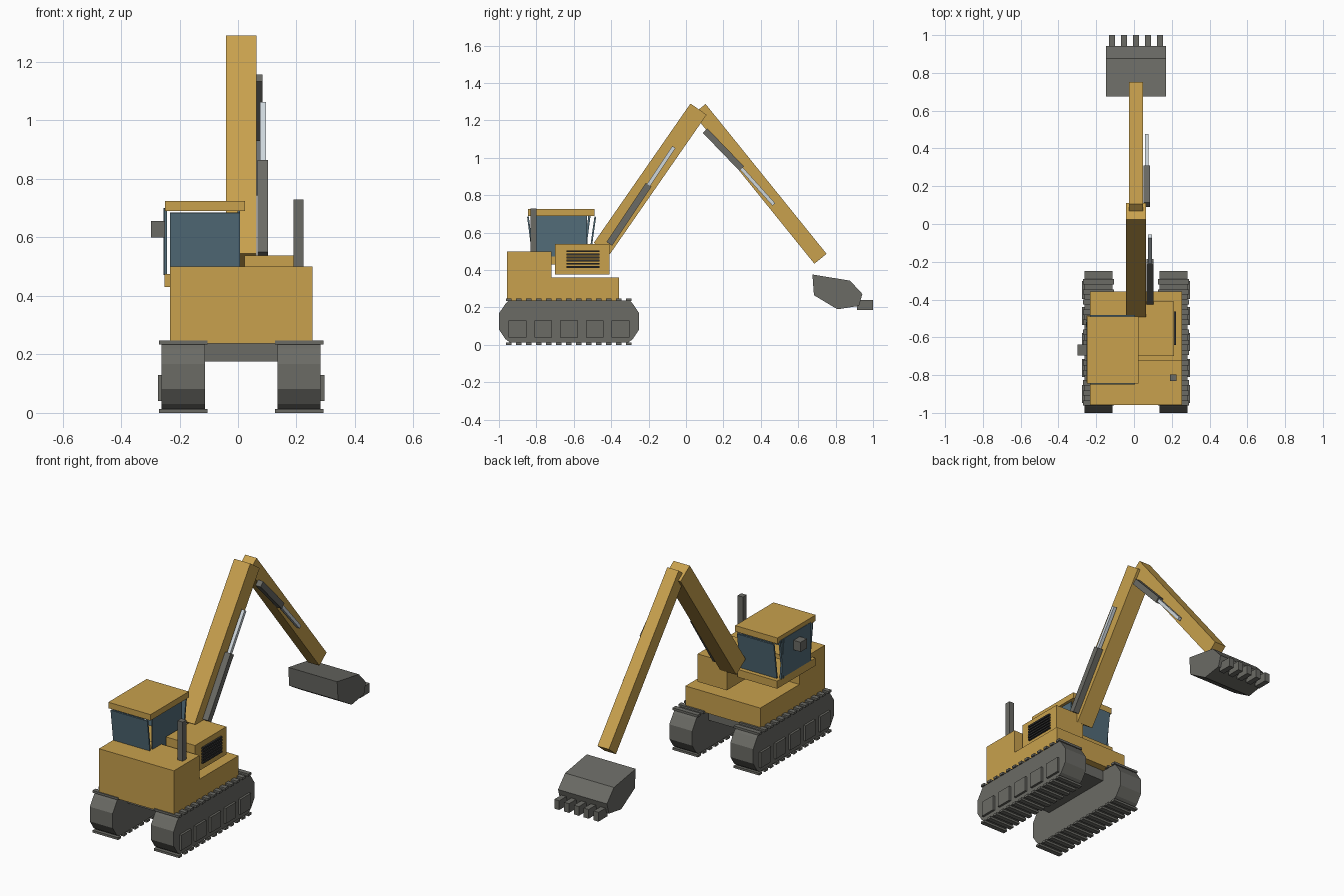
import bpy, bmesh, math
from mathutils import Matrix, Vector

if "Cube" in bpy.data.objects:
    bpy.data.objects.remove(bpy.data.objects["Cube"])

CX = 0.011  # machine centre line


def mat(name, rgb):
    m = bpy.data.materials.new(name)
    m.diffuse_color = (*rgb, 1)
    m.use_nodes = True
    m.node_tree.nodes["Principled BSDF"].inputs["Base Color"].default_value = m.diffuse_color
    return m


YELLOW = mat("yellow_paint", (0.58, 0.355, 0.075))
GREY = mat("dark_grey_steel", (0.145, 0.145, 0.13))
BLACK = mat("black_vent", (0.03, 0.03, 0.03))
GLASS = mat("blue_glass", (0.085, 0.15, 0.19))
CHROME = mat("chrome", (0.62, 0.68, 0.72))


def finish(name, bm, m):
    bmesh.ops.recalc_face_normals(bm, faces=bm.faces)
    me = bpy.data.meshes.new(name)
    bm.to_mesh(me)
    bm.free()
    me.materials.append(m)
    ob = bpy.data.objects.new(name, me)
    bpy.context.collection.objects.link(ob)
    return ob


def add_box(bm, x0, x1, y0, y1, z0, z1):
    M = Matrix.Translation(((x0 + x1) / 2, (y0 + y1) / 2, (z0 + z1) / 2))
    bmesh.ops.create_cube(bm, size=1, matrix=M @ Matrix.Diagonal((x1 - x0, y1 - y0, z1 - z0, 1)))


def boxes(name, m, *dims):
    bm = bmesh.new()
    for d in dims:
        add_box(bm, *d)
    return finish(name, bm, m)


def extrude(name, m, pts, x0, x1):
    """Side profile (y, z) pushed along x."""
    bm = bmesh.new()
    f = bm.faces.new([bm.verts.new((x0, y, z)) for y, z in pts])
    r = bmesh.ops.extrude_face_region(bm, geom=[f])
    bmesh.ops.translate(bm, vec=(x1 - x0, 0, 0),
                        verts=[v for v in r["geom"] if isinstance(v, bmesh.types.BMVert)])
    return finish(name, bm, m)


def beam(name, m, a, b, x, wx, wt):
    """Square bar between two (y, z) points."""
    d = Vector((b[0] - a[0], b[1] - a[1]))
    n = Vector((-d.y, d.x)).normalized() * wt / 2
    a, b = Vector(a), Vector(b)
    return extrude(name, m, [a + n, b + n, b - n, a - n], x - wx / 2, x + wx / 2)


# Tracks with grousers and side plates
track = [(-0.95, 0.236), (-0.965, 0.22), (-1, 0.168), (-1, 0.082), (-0.965, 0.03), (-0.94, 0.012),
         (-0.31, 0.012), (-0.285, 0.03), (-0.25, 0.082), (-0.25, 0.168), (-0.285, 0.22), (-0.30, 0.236)]
for side, s in (("left", -1), ("right", 1)):
    def span(a, b):
        return sorted((CX + s * a, CX + s * b))
    extrude(side + "_track", GREY, track, *span(0.124, 0.272))
    pads = []
    for i in range(13):
        y = -0.948 + i * 0.0535
        for z in (0, 0.234):
            pads.append((*span(0.116, 0.281), y - 0.014, y + 0.014, z, z + 0.013))
    boxes(side + "_track_pads", GREY, *pads)
    boxes(side + "_roller_plates", GREY,
          *[(*span(0.262, 0.285), -0.948 + i * 0.1375, -0.853 + i * 0.1375, 0.04, 0.13) for i in range(5)])

# Undercarriage and body
boxes("undercarriage", GREY, (CX - 0.13, CX + 0.13, -0.86, -0.40, 0.175, 0.238))
extrude("body", YELLOW, [(-0.957, 0.238), (-0.357, 0.238), (-0.357, 0.36), (-0.72, 0.36),
                         (-0.72, 0.50), (-0.957, 0.50)], -0.232, 0.254)
boxes("engine_cover", YELLOW, (0.022, 0.212, -0.70, -0.41, 0.376, 0.539))
boxes("engine_vent", BLACK, *[(0.205, 0.223, -0.64, -0.463, z, z + 0.010)
                              for z in [0.412 + 0.0166 * i for i in range(6)]])
boxes("exhaust", GREY, (0.19, 0.224, -0.832, -0.798, 0.49, 0.73))

# Cab: floor, thin panes, roof, mirror
boxes("cab_floor", YELLOW, (-0.252, 0.005, -0.84, -0.485, 0.43, 0.475))
boxes("cab_roof", YELLOW, (-0.25, 0.024, -0.845, -0.49, 0.69, 0.725))
boxes("cab_side_glass", GLASS, (-0.252, -0.242, -0.80, -0.53, 0.472, 0.70),
      (-0.001, 0.007, -0.80, -0.53, 0.472, 0.69))
beam("cab_rear_glass", GLASS, (-0.818, 0.472), (-0.845, 0.685), -0.113, 0.238, 0.009)
beam("cab_front_glass", GLASS, (-0.515, 0.472), (-0.485, 0.685), -0.113, 0.238, 0.009)
for i, (y0, y1) in enumerate(((-0.545, -0.515), (-0.525, -0.55))):
    beam("cab_post_%d" % (i + 1), GLASS, (y0, 0.472), (y1, 0.70), -0.249, 0.012, 0.012)
boxes("mirror", GREY, (-0.298, -0.25, -0.695, -0.637, 0.60, 0.656))

# Boom and arm
beam("boom", YELLOW, (-0.45, 0.515), (0.067, 1.26), CX, 0.105, 0.105)
beam("arm", YELLOW, (0.072, 1.261), (0.719, 0.46), CX, 0.074, 0.084)

# Hydraulic cylinders
beam("boom_cylinder", GREY, (-0.41, 0.54), (-0.20, 0.855), 0.085, 0.036, 0.036)
beam("boom_cylinder_rod", CHROME, (-0.21, 0.84), (-0.065, 1.057), 0.085, 0.020, 0.020)
beam("arm_cylinder", GREY, (0.102, 1.145), (0.298, 0.942), 0.067, 0.034, 0.034)
beam("arm_cylinder_rod", CHROME, (0.29, 0.95), (0.47, 0.75), 0.067, 0.019, 0.019)

# Bucket and teeth
extrude("bucket", GREY, [(0.676, 0.376), (0.877, 0.343), (0.943, 0.272), (0.925, 0.208),
                         (0.81, 0.19), (0.684, 0.265)], -0.147, 0.17)
boxes("bucket_teeth", GREY, *[(CX + k * 0.0637 - 0.016, CX + k * 0.0637 + 0.016, 0.915, 1.0, 0.186, 0.24)
                              for k in range(-2, 3)])
